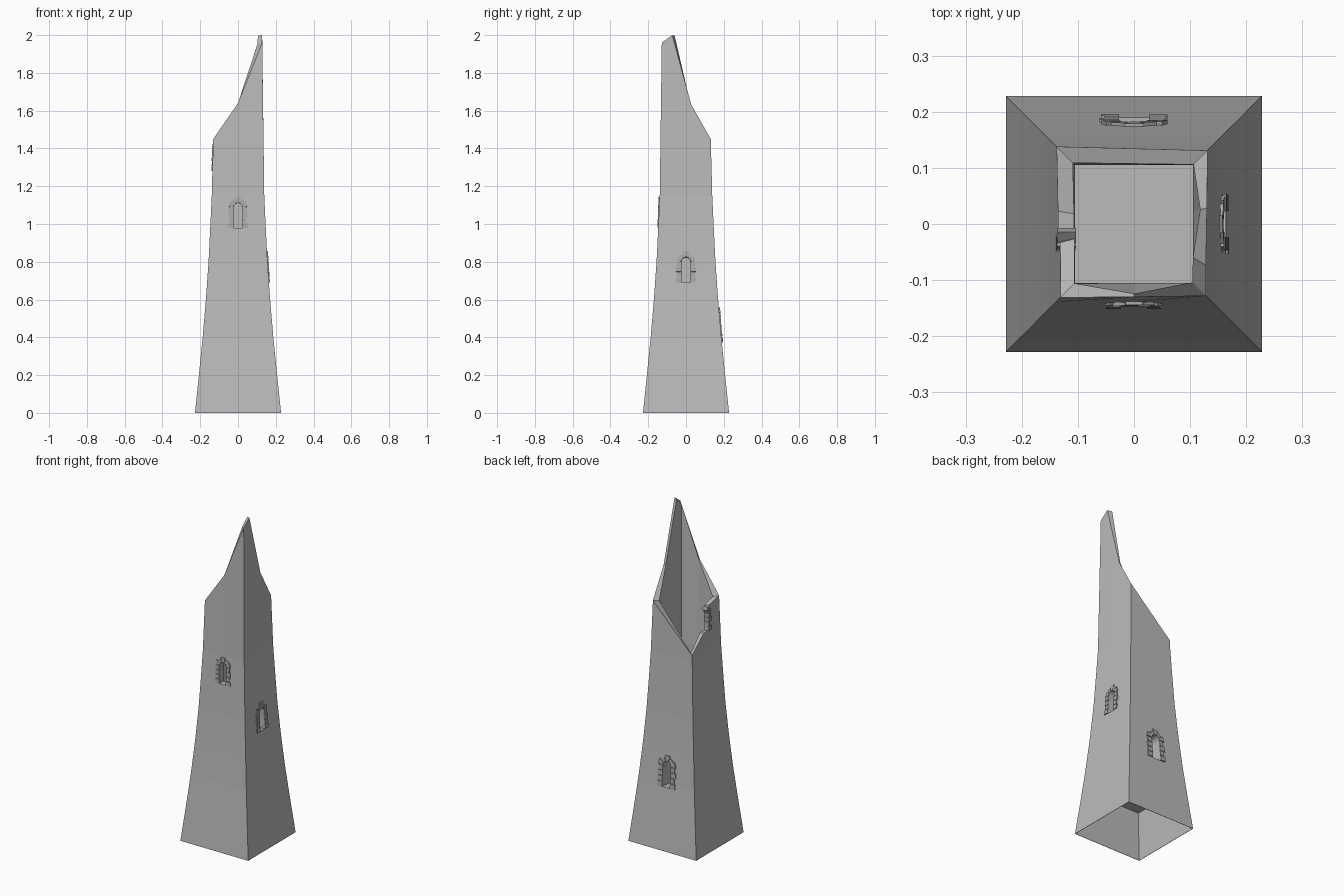
import bpy, bmesh, math, random
from mathutils import Matrix, Vector

if "Cube" in bpy.data.objects:
    bpy.data.objects.remove(bpy.data.objects["Cube"])

random.seed(4)


def material(name, v):
    m = bpy.data.materials.new(name)
    m.diffuse_color = (v, v, v, 1)
    m.use_nodes = True
    m.node_tree.nodes["Principled BSDF"].inputs["Base Color"].default_value = m.diffuse_color
    return m


WALL = material("weathered_grey_stone", 0.5)
TRIM = material("window_trim_stone", 0.4)

# Concave taper of the tower: (height, half width)
PROFILE = [(0, .228), (.2, .207), (.4, .187), (.6, .17), (.8, .156),
           (1.0, .146), (1.15, .139), (1.45, .131), (2.0, .128)]


def half(z):
    for (z0, h0), (z1, h1) in zip(PROFILE, PROFILE[1:]):
        if z <= z1:
            return h0 + (h1 - h0) * (z - z0) / (z1 - z0)
    return PROFILE[-1][1]


def make_object(name, bm, mat):
    bmesh.ops.recalc_face_normals(bm, faces=bm.faces)
    me = bpy.data.meshes.new(name)
    bm.to_mesh(me)
    bm.free()
    me.materials.append(mat)
    ob = bpy.data.objects.new(name, me)
    bpy.context.collection.objects.link(ob)
    return ob


# Broken rim around the square: (unit x, unit y, height, inner half width)
RIM = [(-1, -1, 1.45, .106), (0, -1, 1.64, .124), (1, -1, 1.96, .104),
       (1, -.57, 2.0, .105), (1, .22, 1.63, .118), (1, 1, 1.45, .106),
       (-1, 1, 1.19, .109), (-1, .17, 1.28, .107), (-1, -.17, 1.28, .107),
       (-1, -.25, 1.43, .106)]


def tower():
    bm = bmesh.new()

    def ring(h, z):
        return [bm.verts.new((x * h, y * h, z)) for x, y, _, _ in RIM]

    # underside hollow, outer skin, rim, inner shaft, floor
    rings = [ring(.193, .27), ring(.226, 0)]
    rings += [ring(h, z) for z, h in PROFILE[:7]]
    rings.append([bm.verts.new((x * half(z), y * half(z), z)) for x, y, z, _ in RIM])
    rings.append([bm.verts.new((x * i, y * i, z - .004)) for x, y, z, i in RIM])
    rings += [ring(.105, 1.12), ring(.105, .3)]
    n = len(RIM)
    for a, b in zip(rings, rings[1:]):
        for i in range(n):
            j = (i + 1) % n
            bm.faces.new((a[i], a[j], b[j], b[i]))
    bm.faces.new(rings[0])
    bm.faces.new(rings[-1])
    return make_object("tower_wall", bm, WALL)


def prism(bm, pts, w0, w1, mat):
    """Extrude a (u, v) outline along the wall normal and place it."""
    a = [bm.verts.new(mat @ Vector((u, -w0, v))) for u, v in pts]
    b = [bm.verts.new(mat @ Vector((u, -w1, v))) for u, v in pts]
    bm.faces.new(a)
    bm.faces.new(b[::-1])
    for i in range(len(pts)):
        j = (i + 1) % len(pts)
        bm.faces.new((a[i], b[i], b[j], a[j]))


R_IN, SPRING = .023, .110     # opening radius, arch spring height


def frame(z, turn, scale):
    lean = math.atan((half(z) - half(z + .16 * scale)) / (.16 * scale))
    return (Matrix.Rotation(math.radians(turn), 4, 'Z')
            @ Matrix.Translation((0, -half(z), z))
            @ Matrix.Rotation(-lean, 4, 'X') @ Matrix.Scale(scale, 4))


def surround(name, mat, sides):
    bm = bmesh.new()
    gap = .0012
    # jamb stones
    course = SPRING / 4
    for s in sides:
        for k in range(4):
            out = (.051 if k % 2 == 0 else .046) + random.uniform(-.002, .002)
            v0, v1 = k * course + gap, (k + 1) * course - gap
            prism(bm, [(s * R_IN, v0), (s * out, v0), (s * out, v1), (s * R_IN, v1)],
                  .004 + random.uniform(0, .002), -.03, mat)
    # arch stones
    for k in range(5):
        a0, a1 = math.pi * k / 5 + .03, math.pi * (k + 1) / 5 - .03
        if len(sides) == 1 and k > 1:
            continue
        r = (.049, .046, .055, .046, .049)[k] + random.uniform(-.003, .003)
        pts = [(q * math.cos(t), SPRING + q * math.sin(t))
               for q, t in ((R_IN, a0), (r, a0), (r, a1), (R_IN, a1))]
        prism(bm, pts, .004 + random.uniform(0, .002), -.03, mat)
    make_object(name, bm, TRIM)


def cut_opening(wall, mat):
    bm = bmesh.new()
    arch = [(R_IN * math.cos(math.pi * k / 6), SPRING + R_IN * math.sin(math.pi * k / 6))
            for k in range(7)]
    prism(bm, [(-R_IN, 0), (R_IN, 0)] + arch, .03, -.095, mat)
    cutter = make_object("opening_cutter", bm, WALL)
    cutter.hide_render = True
    mod = wall.modifiers.new("opening", 'BOOLEAN')
    mod.operation, mod.solver, mod.object = 'DIFFERENCE', 'EXACT', cutter
    bpy.context.view_layer.objects.active = wall
    bpy.ops.object.modifier_apply(modifier=mod.name)
    bpy.data.objects.remove(cutter)


wall = tower()
# Windows: name, sill height, turn about z, scale, surviving sides
for name, z, turn, scale, sides in [
        ("front_window", .98, 0, 1, (-1, 1)),
        ("right_window", .69, 90, 1.02, (-1, 1)),
        ("back_window", .37, 180, 1.17, (-1, 1)),
        ("left_broken_window", 1.28, -90, .95, (1,))]:
    m = frame(z, turn, scale)
    if len(sides) == 2:
        cut_opening(wall, m)
    surround(name, m, sides)
